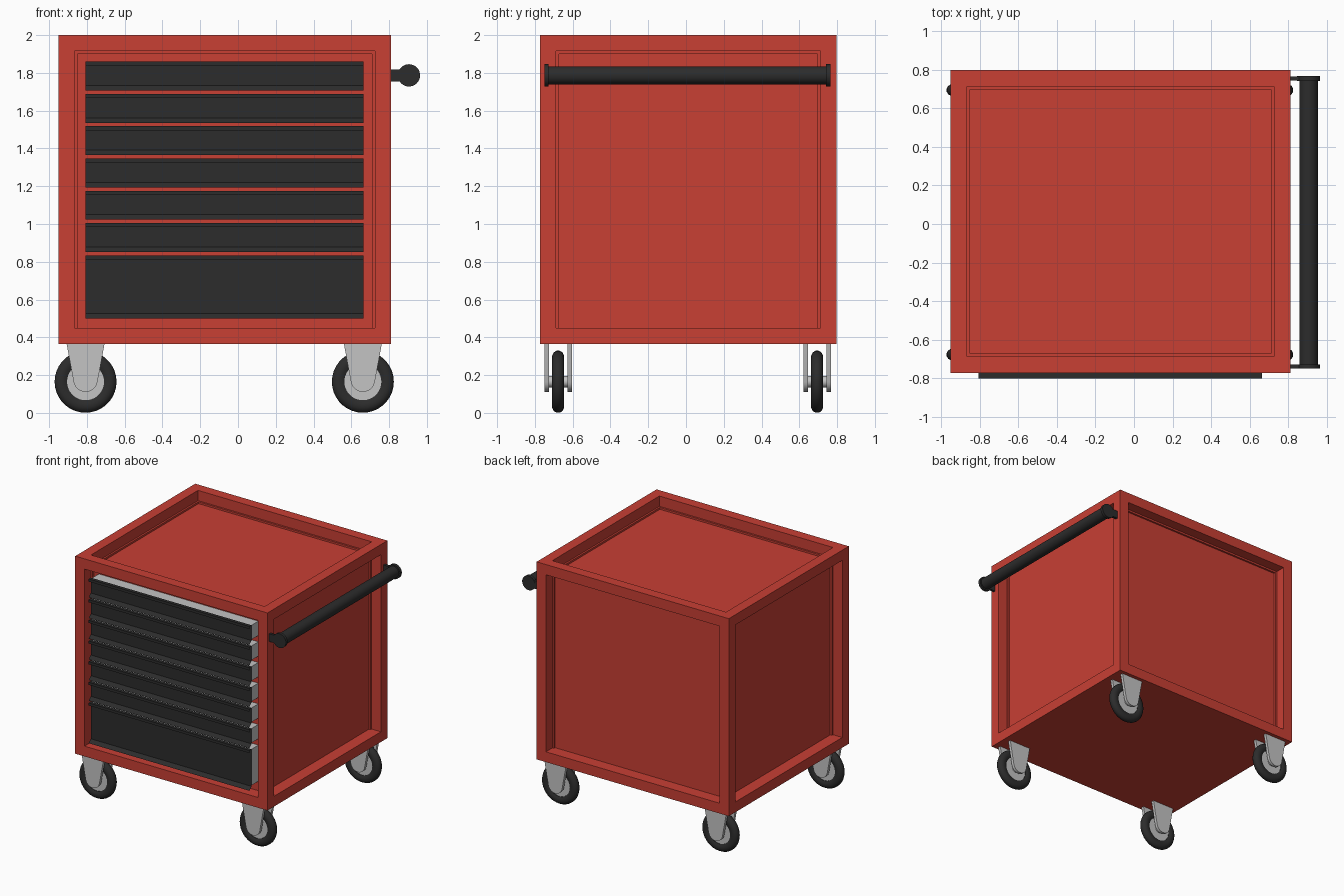
import bpy, bmesh, math
from mathutils import Matrix, Vector

if "Cube" in bpy.data.objects:
    bpy.data.objects.remove(bpy.data.objects["Cube"])


def mat(name, rgb):
    m = bpy.data.materials.new(name)
    m.diffuse_color = (*rgb, 1)
    m.use_nodes = True
    m.node_tree.nodes["Principled BSDF"].inputs["Base Color"].default_value = m.diffuse_color
    return m


RED = mat("red paint", (0.58, 0.05, 0.034))
BLACK = mat("black", (0.025, 0.025, 0.025))
GREY = mat("grey metal", (0.55, 0.55, 0.55))


def finish(name, bm, material, smooth=False, recalc=True):
    if recalc:
        bmesh.ops.recalc_face_normals(bm, faces=bm.faces[:])
    me = bpy.data.meshes.new(name)
    bm.to_mesh(me)
    bm.free()
    me.materials.append(material)
    ob = bpy.data.objects.new(name, me)
    bpy.context.scene.collection.objects.link(ob)
    if smooth:
        bpy.ops.object.select_all(action='DESELECT')
        ob.select_set(True)
        bpy.context.view_layer.objects.active = ob
        bpy.ops.object.shade_smooth_by_angle(angle=math.radians(40))
    return ob


def add_box(bm, x0, x1, y0, y1, z0, z1):
    m = Matrix.Translation(((x0 + x1) / 2, (y0 + y1) / 2, (z0 + z1) / 2))
    m = m @ Matrix.Diagonal((x1 - x0, y1 - y0, z1 - z0, 1))
    bmesh.ops.create_cube(bm, size=1, matrix=m)


def add_cyl(bm, x, z, r, y0, y1, seg=32):
    m = Matrix.Translation((x, (y0 + y1) / 2, z)) @ Matrix.Rotation(math.pi / 2, 4, 'X')
    bmesh.ops.create_cone(bm, cap_ends=True, segments=seg, radius1=r, radius2=r,
                          depth=y1 - y0, matrix=m)


def add_prism(bm, pts, y0, y1):
    # closed xz outline extruded along y
    f = bm.faces.new([bm.verts.new((x, y0, z)) for x, z in pts])
    g = bmesh.ops.extrude_face_region(bm, geom=[f])["geom"]
    bmesh.ops.translate(bm, vec=(0, y1 - y0, 0),
                        verts=[v for v in g if isinstance(v, bmesh.types.BMVert)])


# Cabinet: box with a recessed panel on every face except the bottom
bm = bmesh.new()
add_box(bm, -0.95, 0.81, -0.772, 0.797, 0.365, 2.0)
bm.normal_update()
for f in [f for f in bm.faces if f.normal.z > -0.5]:
    n = f.normal.copy()
    bmesh.ops.inset_individual(bm, faces=[f], thickness=0.12)
    g = bmesh.ops.extrude_face_region(bm, geom=[f])["geom"]
    bmesh.ops.translate(bm, vec=n * -0.1,
                        verts=[v for v in g if isinstance(v, bmesh.types.BMVert)])
    if f.is_valid:
        bmesh.ops.delete(bm, geom=[f], context='FACES_ONLY')
finish("cabinet", bm, RED)

# Drawers: folded sheet fronts with a top lip and flared bottom, grey trays behind
X0, X1 = -0.807, 0.664
spans = [(1.86 - 0.171 * i - 0.153, 1.86 - 0.171 * i) for i in range(6)] + [(0.50, 0.834)]
for i, (bot, top) in enumerate(spans):
    bm = bmesh.new()
    prof = [(-0.80, top - 0.022), (-0.80, top), (-0.772, top),
            (-0.772, bot + 0.026), (-0.80, bot)]
    rows = [[bm.verts.new((x, y, z)) for x in (X0, X1)] for y, z in prof]
    for a, b in zip(rows, rows[1:]):
        bm.faces.new((b[0], b[1], a[1], a[0]))
    finish(f"drawer_front_{i + 1}", bm, BLACK, recalc=False)
    bm = bmesh.new()
    add_box(bm, X0 + 0.005, X1 - 0.005, -0.768, -0.675, bot + 0.03, top - 0.005)
    finish(f"drawer_tray_{i + 1}", bm, GREY)

# Push handle: bar with an end plate and arm at each side
HX, HZ = 0.905, 1.787
bm = bmesh.new()
add_cyl(bm, HX, HZ, 0.048, -0.735, 0.75)
for y0, y1 in ((-0.75, -0.728), (0.742, 0.766)):
    add_cyl(bm, HX, HZ, 0.059, y0, y1)
    add_box(bm, 0.80, HX, y0 + 0.001, y1 - 0.001, HZ - 0.032, HZ + 0.032)
finish("push_handle", bm, BLACK, smooth=True)

# Casters: tyre, rim, axle and two tapered fork plates
WZ = 0.165
for side, cx in (("left", -0.807), ("right", 0.661)):
    for end, cy in (("front", -0.677), ("rear", 0.694)):
        tag = f"{end}_{side}"
        bm = bmesh.new()
        # rounded tyre section swept round the axle
        sec = [(0.098, -0.022), (0.115, -0.031), (0.138, -0.032), (0.156, -0.022), (0.164, -0.008)]
        sec += [(r, -y) for r, y in reversed(sec)]
        N = 36
        rings = [[bm.verts.new((cx + r * math.cos(t), cy + y, WZ + r * math.sin(t)))
                  for r, y in sec]
                 for t in (2 * math.pi * k / N for k in range(N))]
        for k in range(N):
            a, b = rings[k], rings[(k + 1) % N]
            for j in range(len(sec)):
                j2 = (j + 1) % len(sec)
                bm.faces.new((a[j], a[j2], b[j2], b[j]))
        finish(f"tyre_{tag}", bm, BLACK, smooth=True)

        bm = bmesh.new()
        add_cyl(bm, cx, WZ, 0.1, cy - 0.018, cy + 0.018, 36)
        add_cyl(bm, cx, WZ, 0.03, cy - 0.05, cy + 0.05, 20)
        finish(f"rim_{tag}", bm, GREY, smooth=True)

        bm = bmesh.new()
        arc = [(cx + 0.064 * math.cos(t), WZ + 0.01 + 0.064 * math.sin(t))
               for t in (math.pi * (1.06 + 0.88 * k / 12) for k in range(13))]
        outline = [(cx - 0.101, 0.37)] + arc + [(cx + 0.101, 0.37)]
        for y0 in (-0.073, 0.049):
            add_prism(bm, outline, cy + y0, cy + y0 + 0.024)
        finish(f"fork_{tag}", bm, GREY, smooth=True)
